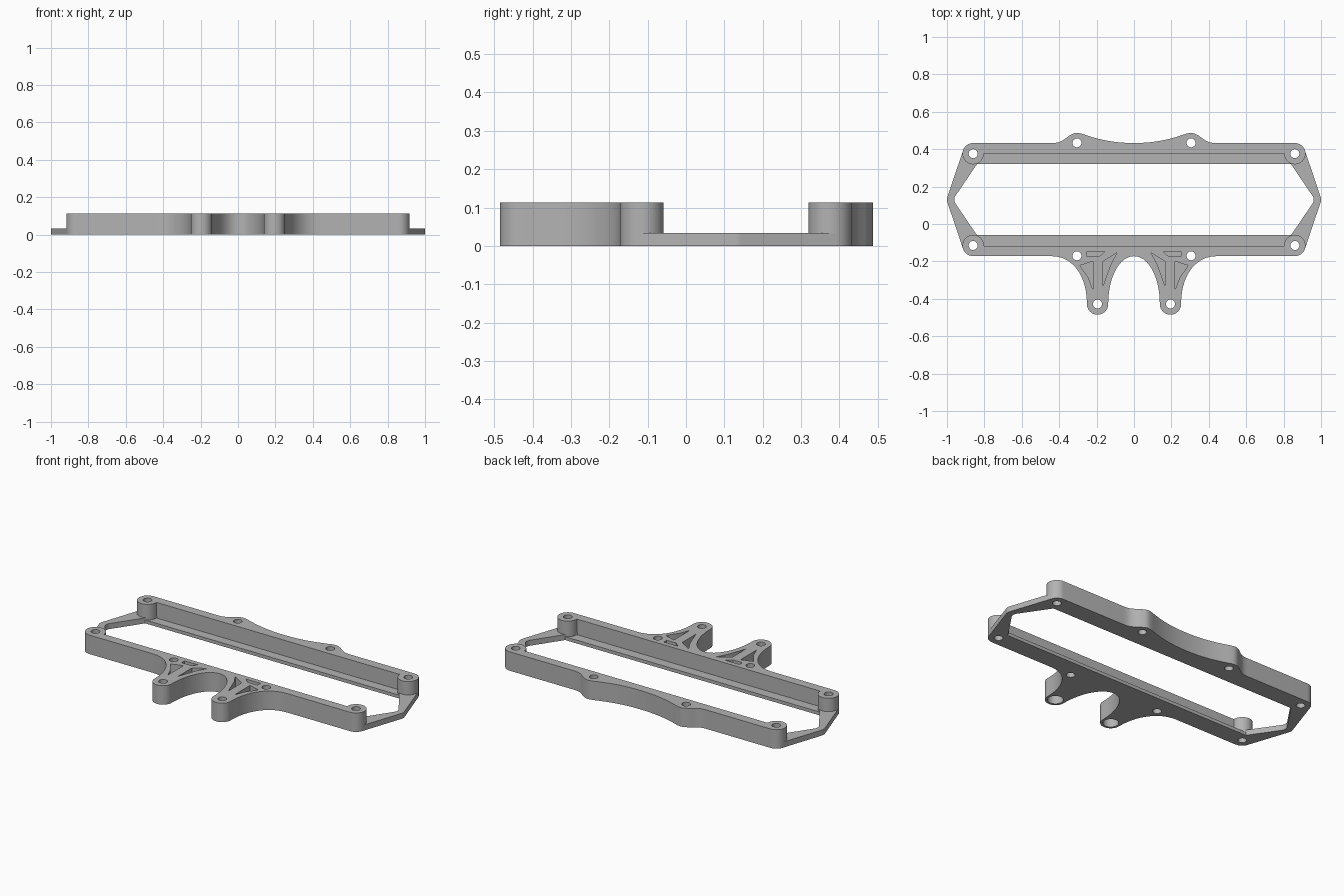
import bpy, bmesh, math
from mathutils import Vector
from mathutils.geometry import interpolate_bezier

cube = bpy.data.objects.get("Cube")
if cube:
    bpy.data.objects.remove(cube, do_unlink=True)

grey = bpy.data.materials.new("plain grey")
grey.use_nodes = True
grey.diffuse_color = (0.45, 0.45, 0.45, 1)
grey.node_tree.nodes["Principled BSDF"].inputs["Base Color"].default_value = (0.45, 0.45, 0.45, 1)

TOP, PLATE, LEDGE = 0.113, 0.033, 0.02
BACK, FRONT, BOSS_X, R = 0.376, -0.115, 0.86, 0.057


def prism(name, outline, z0, z1):
    """Extrude a flat outline between two heights."""
    bm = bmesh.new()
    face = bm.faces.new([bm.verts.new((p[0], p[1], z0)) for p in outline])
    made = bmesh.ops.extrude_face_region(bm, geom=[face])["geom"]
    tops = [v for v in made if isinstance(v, bmesh.types.BMVert)]
    bmesh.ops.translate(bm, verts=tops, vec=(0, 0, z1 - z0))
    bmesh.ops.recalc_face_normals(bm, faces=bm.faces)
    mesh = bpy.data.meshes.new(name)
    bm.to_mesh(mesh)
    bm.free()
    mesh.materials.append(grey)
    ob = bpy.data.objects.new(name, mesh)
    bpy.context.scene.collection.objects.link(ob)
    return ob


def arc(x, y, r, a0, a1, n=12):
    angles = [math.radians(a0 + (a1 - a0) * i / n) for i in range(n + 1)]
    return [(x + r * math.cos(a), y + r * math.sin(a)) for a in angles]


def disc(name, x, y, r, z0, z1):
    return prism(name, arc(x, y, r, 0, 360, 40)[:-1], z0, z1)


def curve(a, b, c, d, n=14):
    pts = interpolate_bezier(*[Vector((*p, 0)) for p in (a, b, c, d)], n)
    return [(p.x, p.y) for p in pts]


def mirrored(half):
    """Close a right-hand profile with its mirror image."""
    return half + [(-x, y) for x, y in reversed(half) if x > 1e-5]


def boolean(target, tool, operation):
    mod = target.modifiers.new(operation, "BOOLEAN")
    mod.operation, mod.object, mod.solver = operation, tool, "EXACT"
    bpy.context.view_layer.objects.active = target
    bpy.ops.object.modifier_apply(modifier=mod.name)
    bpy.data.objects.remove(tool, do_unlink=True)


# Back rail with two rounded humps
back_half = curve((0, 0.433), (0.12, 0.433), (0.2, 0.455), (0.28, 0.483))
back_half += arc(0.305, 0.434, 0.053, 100, 55, 6)
back_half += curve((0.345, 0.473), (0.38, 0.448), (0.39, 0.433), (0.44, 0.433))
back_half += [(BOSS_X, 0.433), (BOSS_X, 0.378)]
frame = prism("mounting_frame", mirrored(back_half), 0, TOP)

# Front rail with two curved legs and the arch between them
front_half = curve((0, -0.172), (0.08, -0.172), (0.138, -0.29), (0.138, -0.427))
front_half += arc(0.195, -0.428, R, 180, 360, 20)[1:]
front_half += curve((0.252, -0.42), (0.252, -0.29), (0.32, -0.172), (0.44, -0.172))
front_half += [(BOSS_X, -0.172), (BOSS_X, -0.118)]
parts = [prism("front_rail", mirrored(front_half), 0, TOP)]

# Thin inner ledges
for y0, y1 in ((0.322, 0.4), (-0.14, -0.06)):
    parts.append(prism("ledge", [(-0.85, y0), (0.85, y0), (0.85, y1), (-0.85, y1)], 0, LEDGE))

# Pointed end plates and corner bosses
end = [(BOSS_X, BACK), (0.8, 0.378), (0.948, 0.16), (0.958, 0.145), (0.961, 0.13),
       (0.958, 0.115), (0.948, 0.1), (0.8, -0.118), (BOSS_X, FRONT), (0.914, -0.132)]
end += arc(0.955, 0.13, 0.045, -18, 18, 8) + [(0.914, 0.393)]
for s in (1, -1):
    parts.append(prism("end_plate", [(s * x, y) for x, y in end], 0, PLATE))
    for y in (BACK, FRONT):
        parts.append(disc("corner_boss", s * BOSS_X, y, R, 0, TOP))
for part in parts:
    boolean(frame, part, "UNION")

# Screw holes, leg counterbores and the web pockets in each leg
pockets = [
    [(0.25, -0.147), (0.155, -0.147), (0.187, -0.175), (0.25, -0.175)],
    [(0.29, -0.222), (0.22, -0.2), (0.22, -0.35), (0.245, -0.285)],
    [(0.165, -0.2), (0.09, -0.153), (0.122, -0.21), (0.148, -0.28), (0.165, -0.33)],
]
for s in (1, -1):
    for x, y in ((BOSS_X, BACK), (BOSS_X, FRONT), (0.305, 0.434), (0.305, -0.17), (0.195, -0.428)):
        boolean(frame, disc("screw_hole", s * x, y, 0.024, -0.1, 0.3), "DIFFERENCE")
    boolean(frame, disc("counterbore", s * 0.195, -0.428, 0.043, -0.1, 0.06), "DIFFERENCE")
    for outline in pockets:
        tool = prism("web_pocket", [(s * x, y) for x, y in outline], PLATE, 0.3)
        boolean(frame, tool, "DIFFERENCE")

# Smooth the curved walls, keep the edges crisp
bpy.ops.object.select_all(action="DESELECT")
frame.select_set(True)
bpy.context.view_layer.objects.active = frame
bpy.ops.object.shade_smooth_by_angle(angle=math.radians(30))
